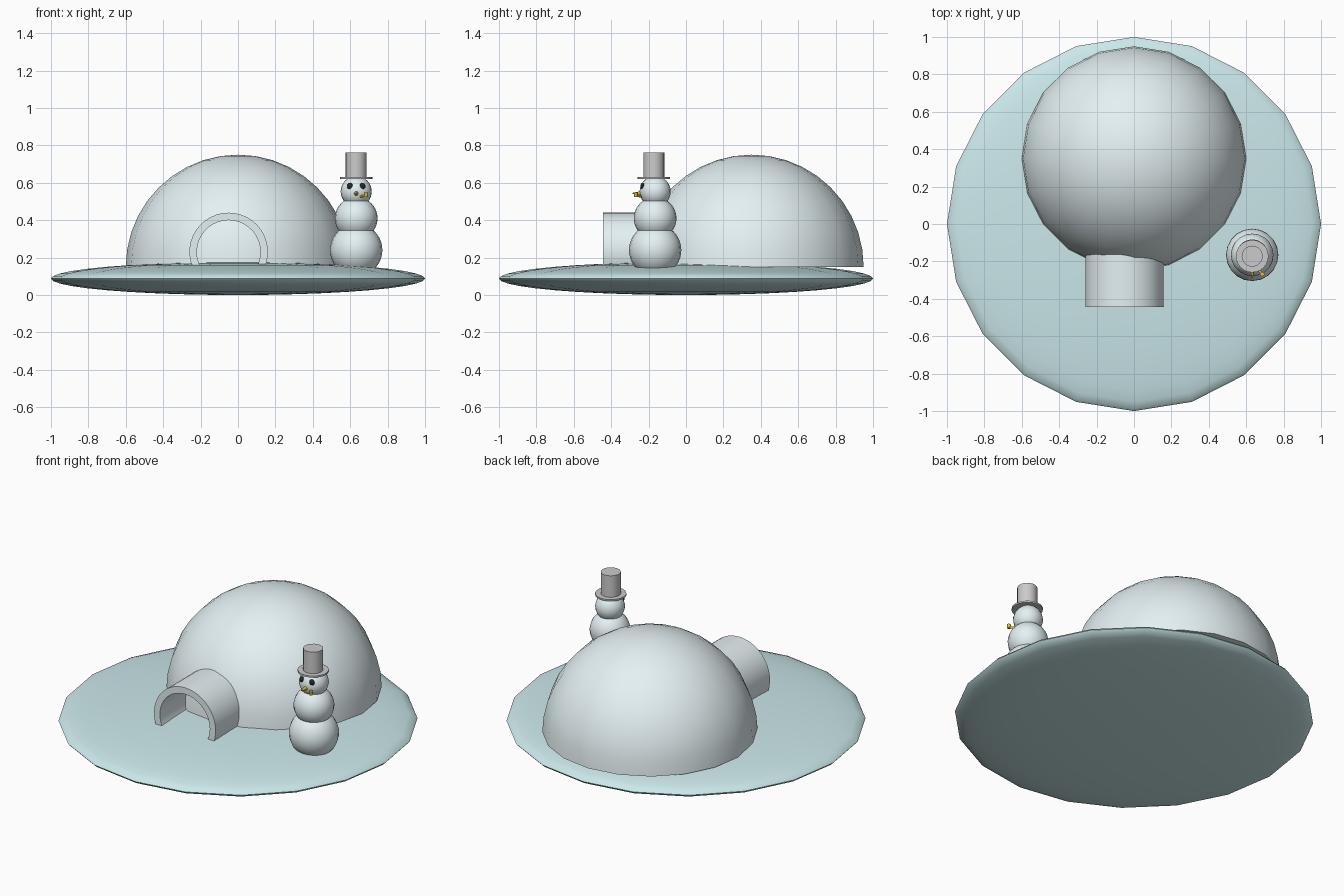
import bpy, bmesh, math
from mathutils import Vector, Matrix

if "Cube" in bpy.data.objects:
    bpy.data.objects.remove(bpy.data.objects["Cube"])


def material(name, rgb):
    m = bpy.data.materials.new(name)
    m.diffuse_color = (*rgb, 1)
    m.use_nodes = True
    m.node_tree.nodes["Principled BSDF"].inputs["Base Color"].default_value = m.diffuse_color
    return m


SNOW = material("snow", (0.78, 0.88, 0.90))
ICE = material("ice", (0.60, 0.81, 0.83))
BLACK = material("coal", (0.02, 0.02, 0.02))
GOLD = material("gold", (0.75, 0.52, 0.04))


def finish(name, bm, mat=None, angle=40):
    bmesh.ops.recalc_face_normals(bm, faces=bm.faces[:])
    me = bpy.data.meshes.new(name)
    bm.to_mesh(me)
    bm.free()
    ob = bpy.data.objects.new(name, me)
    bpy.context.collection.objects.link(ob)
    if mat:
        me.materials.append(mat)
    bpy.ops.object.select_all(action='DESELECT')
    ob.select_set(True)
    bpy.context.view_layer.objects.active = ob
    bpy.ops.object.shade_smooth_by_angle(angle=math.radians(angle))
    return ob


def ball(name, loc, scale, mat, segs=20, rings=20, cut=False):
    bm = bmesh.new()
    bmesh.ops.create_uvsphere(bm, u_segments=segs, v_segments=rings, radius=1)
    if cut:  # keep the upper half and close the base
        geom = bm.verts[:] + bm.edges[:] + bm.faces[:]
        bmesh.ops.bisect_plane(bm, geom=geom, plane_co=(0, 0, 0),
                               plane_no=(0, 0, -1), clear_outer=True, dist=1e-4)
        bmesh.ops.holes_fill(bm, edges=[e for e in bm.edges if e.is_boundary], sides=0)
    bmesh.ops.transform(bm, verts=bm.verts[:],
                        matrix=Matrix.Translation(loc) @ Matrix.Diagonal((*scale, 1)))
    return finish(name, bm, mat)


def rod(name, a, b, r1, r2, mat=None, segs=24):
    a, b = Vector(a), Vector(b)
    d = b - a
    bm = bmesh.new()
    rot = d.to_track_quat('Z', 'Y').to_matrix().to_4x4()
    bmesh.ops.create_cone(bm, cap_ends=True, segments=segs, radius1=r1, radius2=r2,
                          depth=d.length, matrix=Matrix.Translation((a + b) / 2) @ rot)
    return finish(name, bm, mat)


# Lens-shaped ice floe and the dome of the snow house
ball("ice_base", (0, 0, 0.088), (1, 1, 0.088), ICE)
ball("dome", (0, 0.35, 0.15), (0.6, 0.6, 0.6), SNOW, cut=True)

# Entrance tunnel: arch section extruded back into the dome
CX, CZ, RO, RI, FLOOR = -0.05, 0.23, 0.21, 0.17, 0.15


def arc(r, n=24):
    low = math.asin((CZ - FLOOR) / r)
    span = math.pi + 2 * low
    return [(CX + r * math.cos(-low + span * i / n),
             CZ + r * math.sin(-low + span * i / n)) for i in range(n + 1)]


bm = bmesh.new()
rows = [[bm.verts.new((x, y, z)) for x, z in arc(r)]
        for r, y in ((RO, -0.445), (RO, -0.12), (RI, -0.12), (RI, -0.445))]
for k in range(4):
    p, q = rows[k], rows[(k + 1) % 4]
    for i in range(len(p) - 1):
        bm.faces.new((p[i], p[i + 1], q[i + 1], q[i]))
for i in (0, -1):
    bm.faces.new([row[i] for row in rows])
finish("entrance_tunnel", bm, SNOW)

# Snow figure: three stacked balls
SX, SY = 0.632, -0.165
for name, z, r in (("lower_snowball", 0.24, 0.14),
                   ("middle_snowball", 0.41, 0.114),
                   ("head_snowball", 0.553, 0.083)):
    ball(name, (SX, SY, z), (r, r, r), SNOW)

# Top hat
rod("hat_brim", (SX, SY - 0.007, 0.62), (SX, SY - 0.007, 0.63), 0.087, 0.087)
rod("hat_crown", (SX, SY - 0.007, 0.628), (SX, SY - 0.007, 0.762), 0.056, 0.056)

# Coal eyes
for side, name in ((-1, "left_eye"), (1, "right_eye")):
    ball(name, (SX + side * 0.033, SY - 0.067, 0.582), (0.017, 0.012, 0.017), BLACK, 12, 8)

# Cone nose and small pipe
rod("nose", (SX, SY - 0.078, 0.543), (SX, SY - 0.12, 0.543), 0.012, 0.003, GOLD, 10)
rod("pipe_stem", (SX + 0.022, SY - 0.07, 0.527), (SX + 0.05, SY - 0.1, 0.53),
    0.006, 0.006, GOLD, 10)
rod("pipe_bowl", (SX + 0.053, SY - 0.103, 0.524), (SX + 0.053, SY - 0.103, 0.548),
    0.009, 0.012, GOLD, 10)
